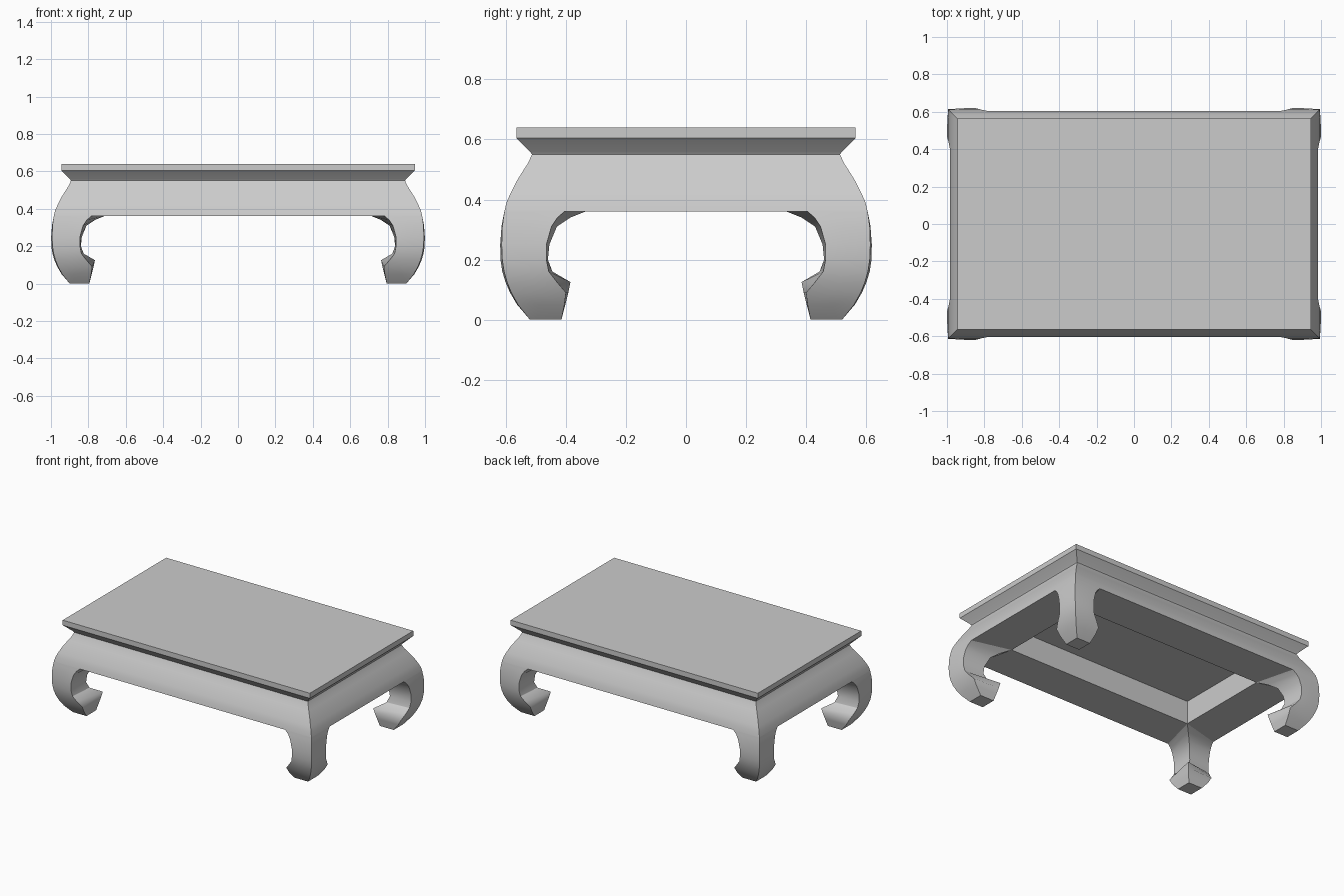
import bpy, bmesh, math

cube = bpy.data.objects.get("Cube")
if cube:
    bpy.data.objects.remove(cube, do_unlink=True)

HALF_X, HALF_Y = 1.0, 0.62
SKIRT_Z = 0.36

# One plain grey for the whole table
grey = bpy.data.materials.new("plain grey")
grey.use_nodes = True
colour = (0.6, 0.6, 0.6, 1)
grey.diffuse_color = colour
grey.node_tree.nodes["Principled BSDF"].inputs["Base Color"].default_value = colour


def loft(name, rings):
    """Skin a stack of closed rings and cap both ends."""
    bm = bmesh.new()
    loops = [[bm.verts.new(p) for p in ring] for ring in rings]
    for a, b in zip(loops, loops[1:]):
        n = len(a)
        for i in range(n):
            j = (i + 1) % n
            bm.faces.new((a[i], a[j], b[j], b[i]))
    bm.faces.new(loops[0])
    bm.faces.new(loops[-1])
    bmesh.ops.recalc_face_normals(bm, faces=bm.faces)
    mesh = bpy.data.meshes.new(name)
    bm.to_mesh(mesh)
    bm.free()
    mesh.materials.append(grey)
    obj = bpy.data.objects.new(name, mesh)
    bpy.context.collection.objects.link(obj)
    bpy.ops.object.select_all(action='DESELECT')
    obj.select_set(True)
    bpy.context.view_layer.objects.active = obj
    bpy.ops.object.shade_smooth_by_angle(angle=math.radians(32))
    return obj


def rectangle(inset, z):
    x, y = HALF_X - inset, HALF_Y - inset
    return [(-x, -y, z), (x, -y, z), (x, y, z), (-x, y, z)]


# Top and skirt: recess, flat underside, bulging skirt, waist and slab (inset, z)
profile = [(0.285, 0.52), (0.285, SKIRT_Z), (0.015, SKIRT_Z), (0.022, 0.39),
           (0.035, 0.42), (0.055, 0.46), (0.08, 0.5), (0.093, 0.52),
           (0.107, 0.55), (0.1, 0.56), (0.055, 0.605), (0.055, 0.64)]
loft("top_and_skirt", [rectangle(i, z) for i, z in profile])

# Leg sections: height, outer inset, side edge inset, inner corner inset
sections = [(0, 0.1, 0.205, 0.205), (0.05, 0.06, 0.215, 0.218),
            (0.09, 0.038, 0.22, 0.228), (0.125, 0.024, 0.19, 0.235),
            (0.16, 0.014, 0.163, 0.175), (0.2, 0.008, 0.155, 0.16),
            (0.25, 0.006, 0.155, 0.165), (0.31, 0.008, 0.172, 0.19),
            (0.34, 0.012, 0.192, 0.235), (SKIRT_Z, 0.015, 0.215, 0.285)]


def leg(name, sx, sy):
    rings = []
    for z, outer, side, inner in sections:
        # Outer faces swell slightly away from the corner
        bulge = outer - 0.006 * math.sin(math.pi * z / SKIRT_Z)
        corners = [(outer, outer), (0.6 * side, bulge), (side, bulge),
                   (inner, inner), (bulge, side), (bulge, 0.6 * side)]
        rings.append([(sx * (HALF_X - u), sy * (HALF_Y - v), z) for u, v in corners])
    loft(name, rings)


for side, sx in (("left", 1), ("right", -1)):
    for end, sy in (("front", -1), ("back", 1)):
        leg(f"{end}_{side}_leg", sx, sy)
